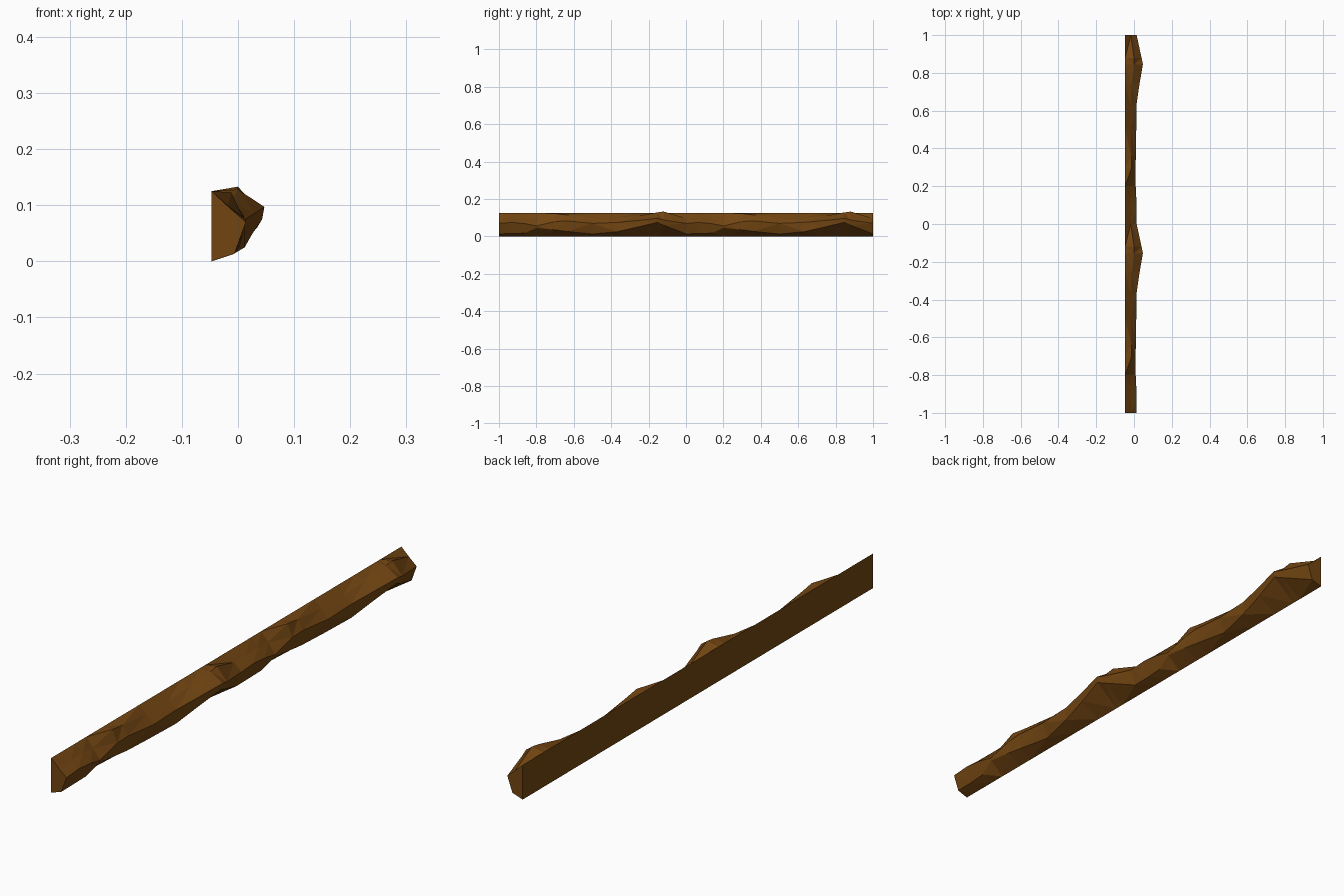
import bpy, bmesh

BACK, TOP = -0.047, 0.125

brown = bpy.data.materials.new("dark wood brown")
brown.diffuse_color = (0.17, 0.06, 0.006, 1)

# One hewn metre: y, then (x, z) of the shoulder, the ridge and the lower edge
STATIONS = [
    (0.00, (-0.017, 0.097), (0.014, 0.070), (-0.006, 0.014)),
    (0.07, (-0.017, 0.099), (0.014, 0.075), (-0.006, 0.015)),
    (0.14, (-0.018, 0.097), (0.012, 0.068), (-0.004, 0.018)),
    (0.20, (-0.020, 0.092), (0.009, 0.056), (0.006, 0.046)),
    (0.30, (-0.012, 0.123), (0.008, 0.080), (0.005, 0.035)),
    (0.36, (-0.014, 0.115), (0.010, 0.083), (0.003, 0.027)),
    (0.50, (-0.018, 0.100), (0.012, 0.070), (-0.008, 0.013)),
    (0.63, (-0.018, 0.101), (0.013, 0.075), (0.012, 0.025)),
    (0.74, (-0.012, 0.109), (0.029, 0.085), (0.026, 0.050)),
    (0.845, (0.000, 0.128), (0.047, 0.097), (0.043, 0.075)),
    (0.88, (0.000, 0.133), (0.040, 0.088), (0.034, 0.060)),
]

# The rough front repeats twice along the beam, then closes with the first section
sections = [(y + shift, *pts) for shift in (-1, 0) for y, *pts in STATIONS]
sections.append((1.0, *STATIONS[0][1:]))

bm = bmesh.new()
rings = [[bm.verts.new((x, y, z))
          for x, z in ((BACK, 0), (BACK, TOP), *pts)]
         for y, *pts in sections]
for a, b in zip(rings, rings[1:]):
    for i in range(5):
        j = (i + 1) % 5
        bm.faces.new((a[i], a[j], b[j], b[i]))
bm.faces.new(rings[0])
bm.faces.new(rings[-1])
bmesh.ops.triangulate(bm, faces=bm.faces[:])
bmesh.ops.recalc_face_normals(bm, faces=bm.faces[:])

mesh = bpy.data.meshes.new("hewn_beam")
bm.to_mesh(mesh)
bm.free()
mesh.materials.append(brown)
beam = bpy.data.objects.new("hewn_beam", mesh)
bpy.context.collection.objects.link(beam)
